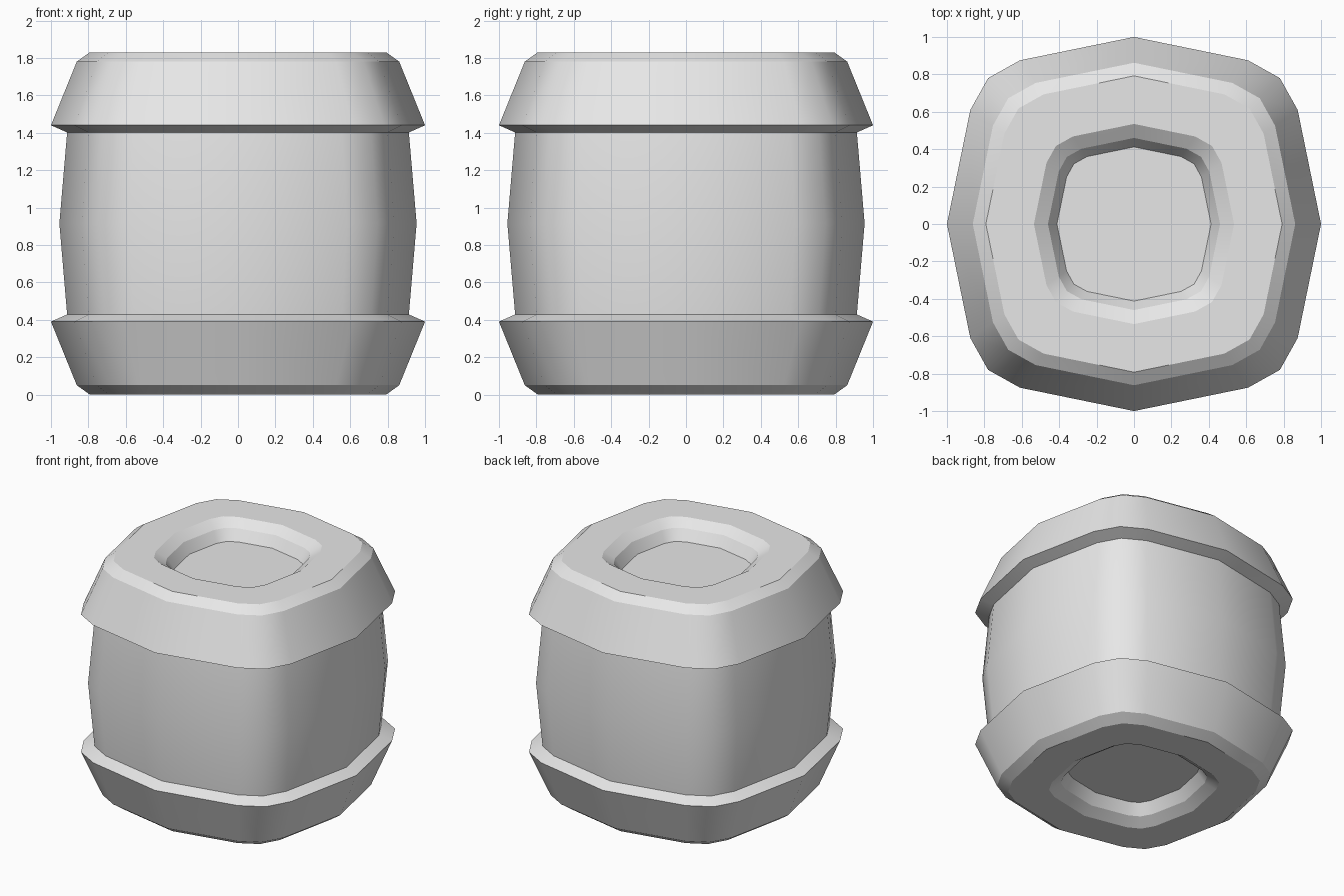
import bpy
import bmesh

cube = bpy.data.objects.get("Cube")
if cube:
    bpy.data.objects.remove(cube, do_unlink=True)

HEIGHT = 1.83

grey = bpy.data.materials.new("plain_grey")
grey.use_nodes = True
grey.diffuse_color = (0.8, 0.8, 0.8, 1)
grey.node_tree.nodes["Principled BSDF"].inputs["Base Color"].default_value = (0.8, 0.8, 0.8, 1)

# Rounded-square cross-section: one quarter, turned four times
outline = []
quarter = [(1, 0), (0.875, 0.61), (0.78, 0.78), (0.61, 0.875)]
for turn in range(4):
    outline += quarter
    quarter = [(-y, x) for x, y in quarter]


def loft(name, profile, soft_rings=(), flip=False):
    """Stack scaled outlines along (radius, z) pairs and close both ends."""
    bm = bmesh.new()
    rings = []
    for r, z in profile:
        height = HEIGHT - z if flip else z
        rings.append([bm.verts.new((x * r, y * r, height)) for x, y in outline])
    n = len(outline)
    for low, high in zip(rings, rings[1:]):
        for i in range(n):
            j = (i + 1) % n
            bm.faces.new((low[i], low[j], high[j], high[i]))
    bm.faces.new(rings[0])
    bm.faces.new(rings[-1])
    bmesh.ops.recalc_face_normals(bm, faces=bm.faces)
    for face in bm.faces:
        face.smooth = True
    # Crisp edges around each ring, soft edges between its sides
    for k, ring in enumerate(rings):
        for i in range(n):
            bm.edges.get((ring[i], ring[(i + 1) % n])).smooth = k in soft_rings
    mesh = bpy.data.meshes.new(name)
    bm.to_mesh(mesh)
    bm.free()
    mesh.materials.append(grey)
    obj = bpy.data.objects.new(name, mesh)
    bpy.context.collection.objects.link(obj)
    return obj


# Bulging body, its ends tucked into the caps
loft("body", [(0.912, 0.41), (0.955, HEIGHT / 2), (0.912, HEIGHT - 0.41)], soft_rings=(1,))

# Flared cap with a chamfered rim and a recessed panel, used at both ends
cap = [(0.91, 1.40), (1.0, 1.44), (0.862, 1.78), (0.792, HEIGHT),
       (0.535, HEIGHT), (0.46, 1.78), (0.412, 1.70)]
loft("top_cap", cap)
loft("bottom_cap", cap, flip=True)
